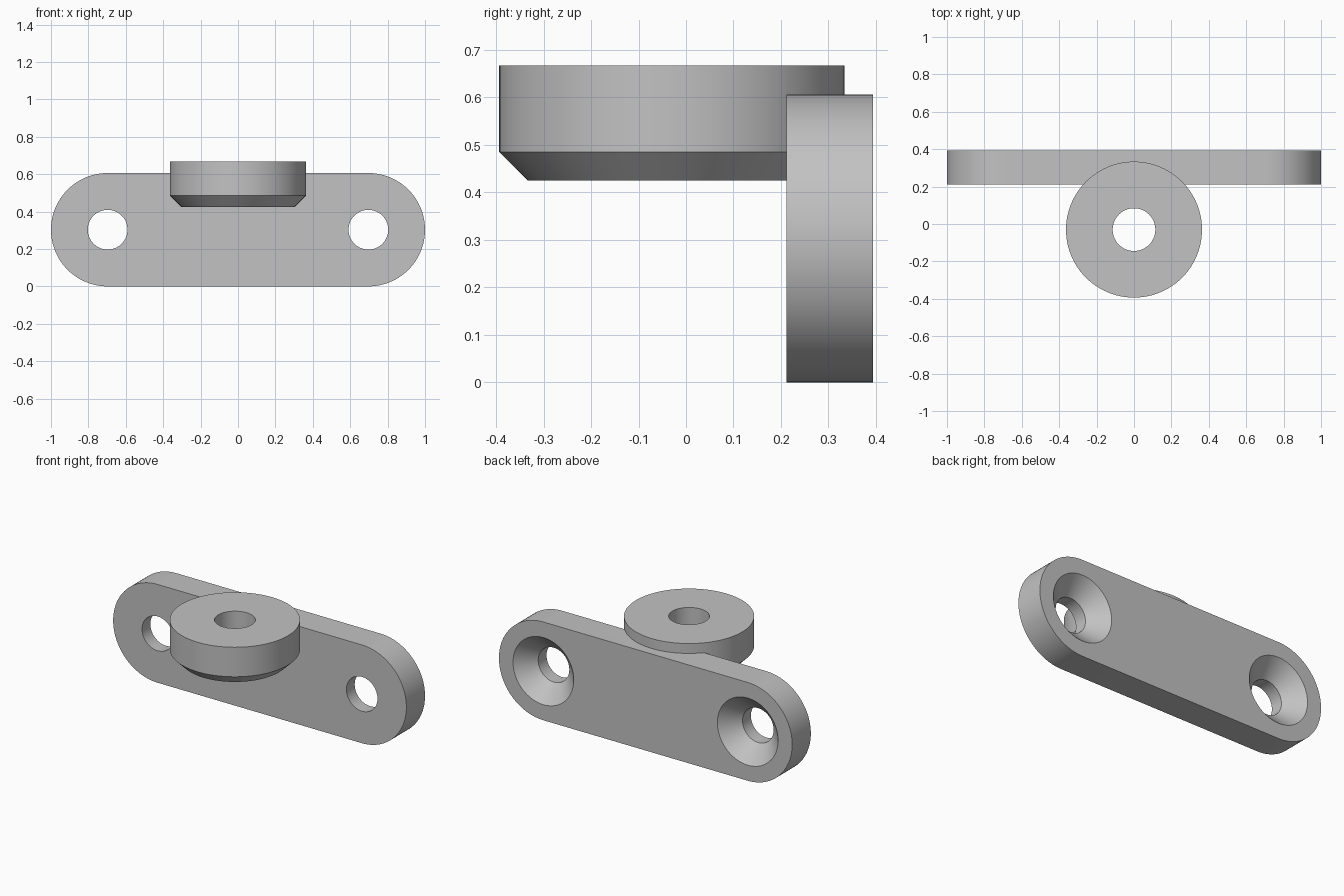
import bpy, bmesh, math
from mathutils import Matrix

if "Cube" in bpy.data.objects:
    bpy.data.objects.remove(bpy.data.objects["Cube"])

SEG = 96
R = 0.303            # end radius of the plate
CX = 1 - R           # x of the screw holes
Y0, Y1 = 0.212, 0.394
BOSS_Y = -0.03

grey = bpy.data.materials.new("plain grey")
grey.diffuse_color = (0.54, 0.54, 0.54, 1)
grey.use_nodes = True
grey.node_tree.nodes["Principled BSDF"].inputs["Base Color"].default_value = grey.diffuse_color


def finish(name, bm):
    bmesh.ops.recalc_face_normals(bm, faces=bm.faces)
    me = bpy.data.meshes.new(name)
    bm.to_mesh(me)
    bm.free()
    me.materials.append(grey)
    ob = bpy.data.objects.new(name, me)
    bpy.context.collection.objects.link(ob)
    return ob


def turned(name, profile, matrix):
    """Solid of revolution about local z from (radius, height) pairs."""
    bm = bmesh.new()
    rings = [[bm.verts.new((r * math.cos(2 * math.pi * i / SEG),
                            r * math.sin(2 * math.pi * i / SEG), h))
              for i in range(SEG)] for r, h in profile]
    for a, b in zip(rings, rings[1:]):
        for i in range(SEG):
            j = (i + 1) % SEG
            bm.faces.new((a[i], a[j], b[j], b[i]))
    bm.faces.new(rings[0][::-1])
    bm.faces.new(rings[-1])
    bm.transform(matrix)
    return finish(name, bm)


def boolean(target, tool, op):
    mod = target.modifiers.new(op, 'BOOLEAN')
    mod.operation, mod.solver, mod.object = op, 'EXACT', tool
    bpy.context.view_layer.objects.active = target
    bpy.ops.object.modifier_apply(modifier=mod.name)
    bpy.data.objects.remove(tool, do_unlink=True)


# Upright mounting plate with round ends
bm = bmesh.new()
outline = []
for side, start in ((1, -math.pi / 2), (-1, math.pi / 2)):
    for i in range(SEG // 2 + 1):
        a = start + math.pi * i / (SEG // 2)
        outline.append(bm.verts.new((side * CX + R * math.cos(a), Y0, R + R * math.sin(a))))
face = bm.faces.new(outline)
ext = bmesh.ops.extrude_face_region(bm, geom=[face])
bmesh.ops.translate(bm, vec=(0, Y1 - Y0, 0),
                    verts=[v for v in ext["geom"] if isinstance(v, bmesh.types.BMVert)])
bracket = finish("mounting_bracket", bm)

# Round boss with a chamfered lower edge, joined to the plate
boss = turned("boss", [(0.303, 0.425), (0.3636, 0.485), (0.3636, 0.667)],
              Matrix.Translation((0, BOSS_Y, 0)))
boolean(bracket, boss, 'UNION')

# Vertical hole through the boss
boolean(bracket, turned("boss_hole", [(0.114, 0.3), (0.114, 0.8)],
                        Matrix.Translation((0, BOSS_Y, 0))), 'DIFFERENCE')

# Screw holes, countersunk from the back
for s in (-1, 1):
    m = Matrix.Translation((s * CX, Y1, R)) @ Matrix.Rotation(-math.pi / 2, 4, 'X')
    cutter = turned("screw_hole", [(0.106, -0.3), (0.106, -0.101), (0.207, 0), (0.257, 0.05)], m)
    boolean(bracket, cutter, 'DIFFERENCE')

# Smooth curves, sharp edges
bpy.ops.object.select_all(action='DESELECT')
bracket.select_set(True)
bpy.context.view_layer.objects.active = bracket
bpy.ops.object.shade_smooth_by_angle(angle=math.radians(30))
